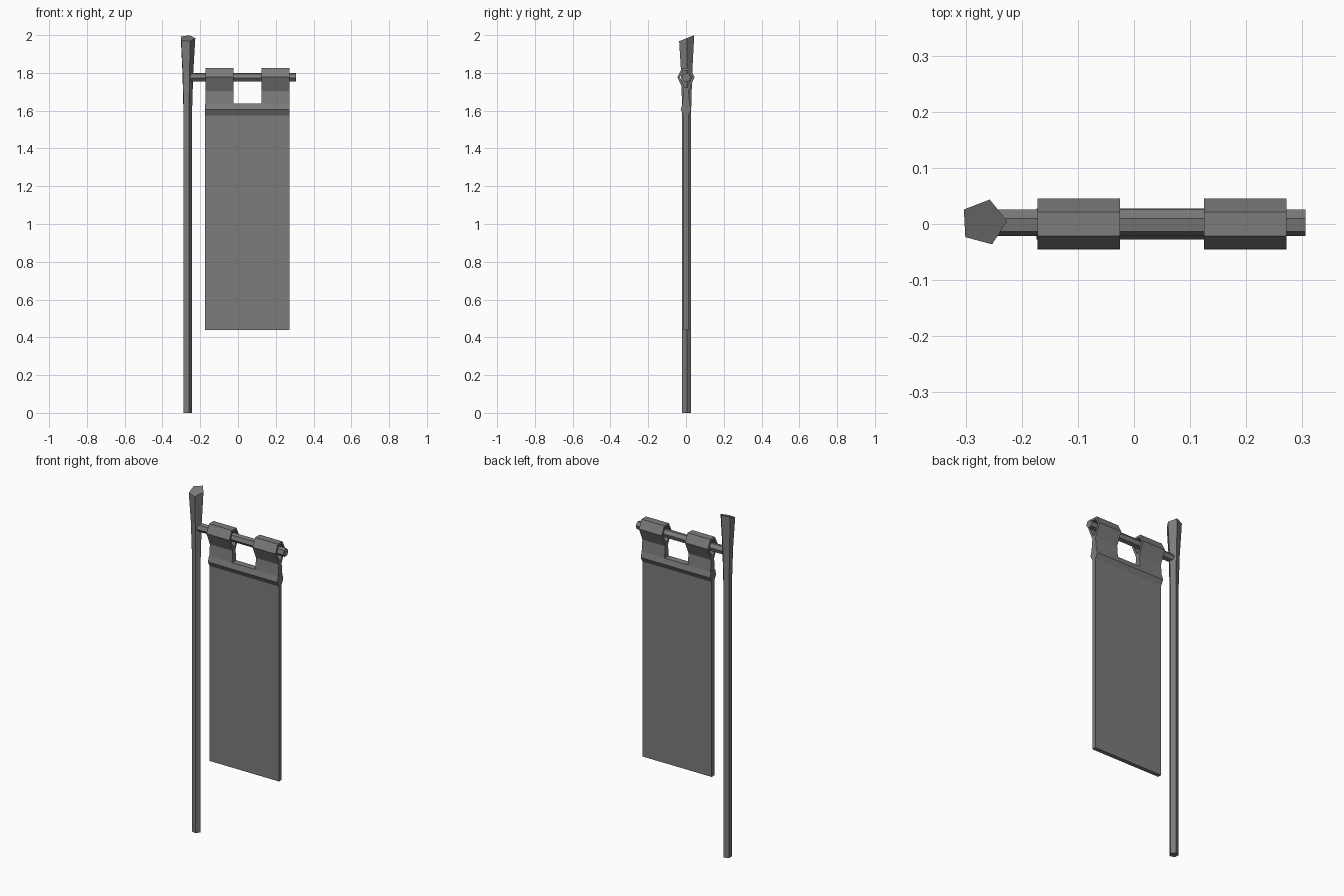
import bpy, bmesh, math
from mathutils import Vector

cube = bpy.data.objects.get("Cube")
if cube:
    bpy.data.objects.remove(cube, do_unlink=True)

grey = bpy.data.materials.new("dark_grey")
grey.use_nodes = True
COLOUR = (0.2, 0.2, 0.2, 1)
grey.diffuse_color = COLOUR
grey.node_tree.nodes["Principled BSDF"].inputs["Base Color"].default_value = COLOUR


def finish(name, bm):
    bmesh.ops.recalc_face_normals(bm, faces=bm.faces)
    mesh = bpy.data.meshes.new(name)
    bm.to_mesh(mesh)
    bm.free()
    mesh.materials.append(grey)
    obj = bpy.data.objects.new(name, mesh)
    bpy.context.collection.objects.link(obj)
    return obj


def loft(name, rings):
    """Join rings of equal size and cap both ends."""
    bm = bmesh.new()
    loops = [[bm.verts.new(p) for p in ring] for ring in rings]
    n = len(loops[0])
    for a, b in zip(loops, loops[1:]):
        for i in range(n):
            j = (i + 1) % n
            bm.faces.new((a[i], a[j], b[j], b[i]))
    bm.faces.new(loops[0])
    bm.faces.new(loops[-1])
    return finish(name, bm)


def mirrored(half):
    """Close a front half profile of (depth, height) with its back half."""
    return [(-d, z) for d, z in half] + [(d, z) for d, z in reversed(half)]


def extrude_x(name, profile, x0, x1):
    return loft(name, [[(x, y, z) for y, z in profile] for x in (x0, x1)])


def hollow_x(name, outer, inner, x0, x1):
    """Extrude a ring-shaped section along x."""
    bm = bmesh.new()
    loops = [[bm.verts.new((x, y, z)) for y, z in prof]
             for x, prof in ((x0, outer), (x1, outer), (x1, inner), (x0, inner))]
    n = len(outer)
    for k in range(4):
        a, b = loops[k], loops[(k + 1) % 4]
        for i in range(n):
            j = (i + 1) % n
            bm.faces.new((a[i], a[j], b[j], b[i]))
    return finish(name, bm)


# Five-sided pole with a flared head and a slanted top
def pole_ring(z, radius, slant=0.0):
    ring = []
    for k in range(5):
        a = math.radians(3 + 72 * k)
        y = radius * math.sin(a)
        ring.append(Vector((-0.268 + radius * math.cos(a), 0.003 + y, z + slant * y)))
    return ring


loft("pole", [pole_ring(0, 0.025), pole_ring(1.6, 0.025),
              pole_ring(1.8, 0.031), pole_ring(1.983, 0.042, 0.4)])

# Six-sided crossbar
bar = [(0.002 + 0.024 * math.cos(math.radians(10 + 60 * k)),
        1.776 + 0.024 * math.sin(math.radians(10 + 60 * k))) for k in range(6)]
extrude_x("crossbar", bar, -0.27, 0.306)

# Hanging cloth with a ridged hem at the top
cloth = mirrored([(0.012, 0.44), (0.012, 1.575), (0.028, 1.605), (0.019, 1.637)])
extrude_x("banner_cloth", cloth, -0.174, 0.272)

# Two hanging tabs, each an open loop on a stem
loop_outer = mirrored([(0.013, 1.703), (0.045, 1.777), (0.021, 1.825)])
loop_inner = mirrored([(0.006, 1.722), (0.032, 1.777), (0.015, 1.812)])
stem = mirrored([(0.019, 1.637), (0.013, 1.703)])
for side, x0 in (("right", -0.172), ("left", 0.125)):
    hollow_x(side + "_tab_loop", loop_outer, loop_inner, x0, x0 + 0.147)
    extrude_x(side + "_tab_stem", stem, x0, x0 + 0.147)
